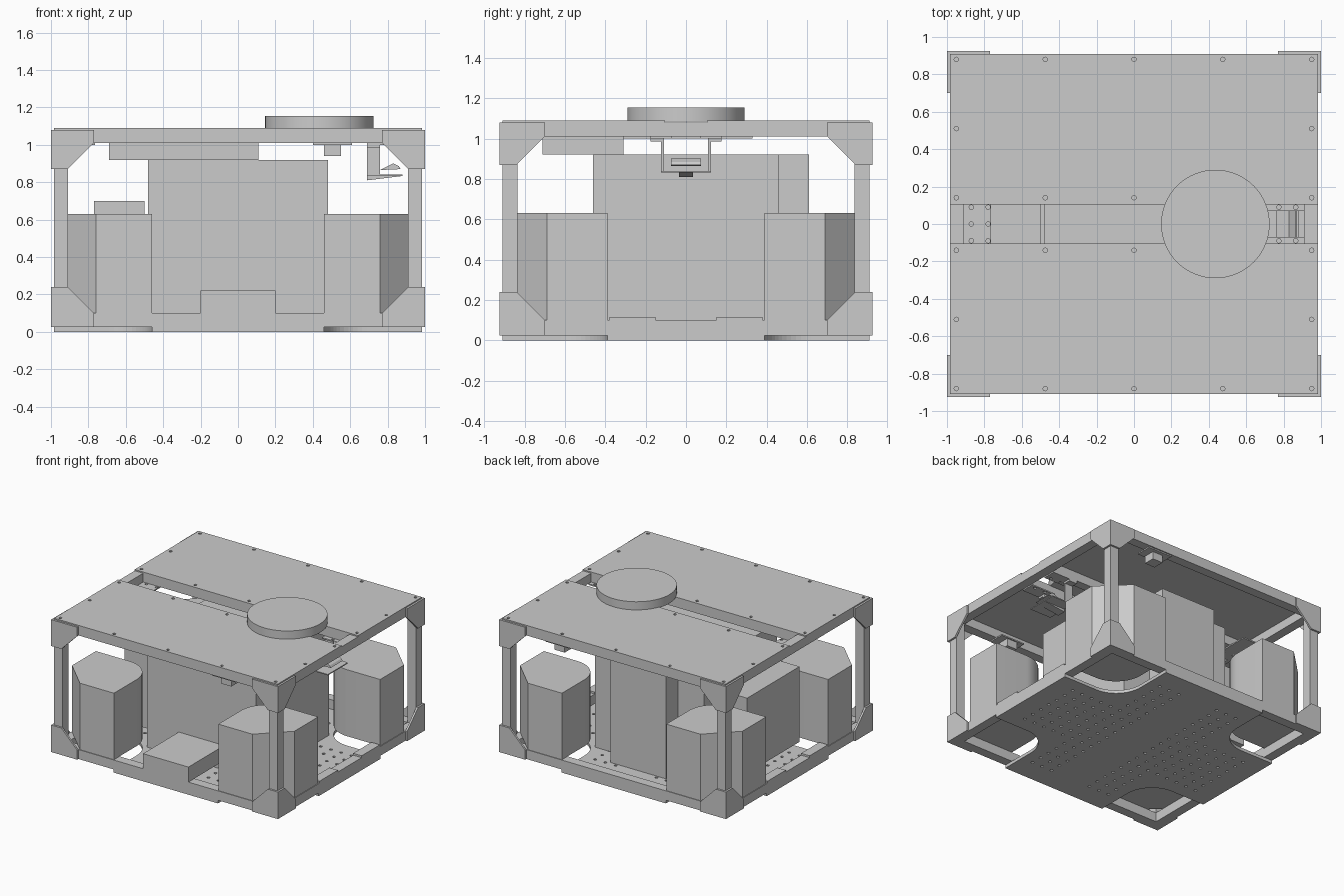
import bpy, bmesh, math
from math import cos, sin, pi

cube = bpy.data.objects.get("Cube")
if cube:
    bpy.data.objects.remove(cube, do_unlink=True)

grey = bpy.data.materials.new("plain_grey")
grey.use_nodes = True
grey.diffuse_color = (0.6, 0.6, 0.6, 1)
grey.node_tree.nodes["Principled BSDF"].inputs["Base Color"].default_value = (0.6, 0.6, 0.6, 1)


def finish(name, bm, smooth):
    bmesh.ops.recalc_face_normals(bm, faces=bm.faces[:])
    mesh = bpy.data.meshes.new(name)
    bm.to_mesh(mesh)
    bm.free()
    mesh.materials.append(grey)
    if smooth:
        mesh.shade_smooth()
        mesh.set_sharp_from_angle(angle=math.radians(30))
    obj = bpy.data.objects.new(name, mesh)
    bpy.context.collection.objects.link(obj)
    return obj


def prism(name, pts, lo, hi, axis="z", smooth=False):
    """Extrude a 2D outline along an axis; the outline uses the other two axes in order."""
    place = {"x": lambda a, b, c: (c, a, b),
             "y": lambda a, b, c: (a, c, b),
             "z": lambda a, b, c: (a, b, c)}[axis]
    bm = bmesh.new()
    ends = [[bm.verts.new(place(a, b, c)) for a, b in pts] for c in (lo, hi)]
    bm.faces.new(ends[0])
    bm.faces.new(ends[1])
    n = len(pts)
    for i in range(n):
        j = (i + 1) % n
        bm.faces.new((ends[0][i], ends[0][j], ends[1][j], ends[1][i]))
    return finish(name, bm, smooth)


def box(name, x0, x1, y0, y1, z0, z1):
    return prism(name, [(x0, y0), (x1, y0), (x1, y1), (x0, y1)], z0, z1)


def drill(obj, spots, z0, z1, radius=0.012):
    """Cut round holes through a plate."""
    bm = bmesh.new()
    for x, y in spots:
        rings = [[bm.verts.new((x + radius * cos(k * pi / 4), y + radius * sin(k * pi / 4), z))
                  for k in range(8)] for z in (z0, z1)]
        bm.faces.new(rings[0])
        bm.faces.new(rings[1])
        for k in range(8):
            m = (k + 1) % 8
            bm.faces.new((rings[0][k], rings[0][m], rings[1][m], rings[1][k]))
    cutter = finish(obj.name + "_hole_cutter", bm, False)
    cutter.hide_render = True
    cutter.hide_viewport = True
    mod = obj.modifiers.new("holes", "BOOLEAN")
    mod.operation = "DIFFERENCE"
    mod.solver = "EXACT"
    mod.object = cutter


X, Y, T = 0.985, 0.91, 0.075      # frame half sizes and tube width
SIDES = (("left", 1), ("right", -1))
ENDS = (("front", -1), ("back", 1))


def arc(steps=14):
    """Rounded inner corner shared by the wheel modules and the floor cutouts."""
    return [(0.69 - 0.23 * sin(k / steps * pi / 2), 0.62 - 0.23 * cos(k / steps * pi / 2))
            for k in range(steps + 1)]


# Floor plate with rounded corner cutouts and perforations
quarter = [(X, 0.39)] + arc() + [(0.46, Y)]
outline = []
for sx, sy in ((1, 1), (-1, 1), (-1, -1), (1, -1)):
    part = [(sx * x, sy * y) for x, y in quarter]
    outline += part if sx * sy > 0 else part[::-1]
floor = prism("floor_plate", outline, 0, 0.025)
spots = [(0.09 * i, 0.09 * j) for i in range(-9, 10) for j in range(-8, 9)
         if abs(i) > 1 and (abs(i) < 5 or abs(j) < 4)]
drill(floor, spots, -0.02, 0.05)

# Tube frame: lower and upper rails
for level, z0, z1 in (("lower", 0.025, 0.1), ("upper", 1.01, 1.08)):
    for end, s in ENDS:
        box(f"{level}_{end}_rail", -X, X, *sorted((s * Y, s * (Y - T))), z0, z1)
    for side, s in SIDES:
        box(f"{level}_{side}_rail", *sorted((s * X, s * (X - T))), -Y + T, Y - T, z0, z1)

# Raised pads on the lower side rails
for side, s in SIDES:
    for end, e in ENDS:
        box(f"{side}_{end}_rail_pad", *sorted((s * X, s * (X - T))),
            *sorted((e * 0.15, e * 0.38)), 0.1, 0.115)

# Corner posts, angled brackets and drive modules
for side, sx in SIDES:
    for end, sy in ENDS:
        tag = f"{end}_{side}"
        box(f"{tag}_post", *sorted((sx * X, sx * (X - T))), *sorted((sy * Y, sy * (Y - T))), 0.1, 1.01)
        for level, za, zb, zc in (("lower", 0.025, 0.1, 0.24), ("upper", 1.08, 1.01, 0.87)):
            facing = [(1.0, za), (0.77, za), (0.77, zb), (0.91, zc), (1.0, zc)]
            prism(f"{tag}_{level}_bracket_end", [(sx * x, z) for x, z in facing],
                  sy * Y, sy * (Y + 0.015), "y")
            flank = [(Y, za), (0.70, za), (0.70, zb), (0.84, zc), (Y, zc)]
            prism(f"{tag}_{level}_bracket_side", [(sy * y, z) for y, z in flank],
                  sx * X, sx * 1.0, "x")
        # The module reaches the frame's outer faces and is chamfered past the post
        module = arc() + [(0.46, 0.905), (0.76, 0.905), (0.98, 0.69), (0.98, 0.39)]
        prism(f"{tag}_drive_module", [(sx * x, sy * y) for x, y in module], 0.1, 0.63, smooth=True)

# Two top panels with screw holes, leaving a slot between them
for end, s in ENDS:
    panel = box(f"{end}_top_panel", -X, X, *sorted((s * 0.105, s * Y)), 1.08, 1.09)
    spots = [(x, s * y) for x in (-0.95, -0.475, 0, 0.475, 0.95) for y in (0.14, 0.88)]
    spots += [(x, s * 0.51) for x in (-0.95, 0.95)]
    drill(panel, spots, 1.07, 1.1)
    # Beams under the slot edges
    box(f"{end}_slot_beam", -X + T, X - T, *sorted((s * 0.105, s * 0.175)), 1.01, 1.08)
    # Small block hanging under the outer rail
    box(f"{end}_hanging_plate", 0.4, 0.61, *sorted((s * 0.77, s * 0.9)), 1.0, 1.01)
    box(f"{end}_hanging_block", 0.46, 0.55, *sorted((s * 0.78, s * 0.87)), 0.94, 1.0)

# Drilled tie plate below the slot
tie = box("right_tie_plate", -0.91, -0.765, -0.33, 0.33, 1.0, 1.01)
drill(tie, [(x, y) for x in (-0.87, -0.78) for y in (-0.09, 0, 0.09)], 0.98, 1.03)

# Round sensor disc on top
prism("top_disc", [(0.435 + 0.29 * cos(k * pi / 32), 0.29 * sin(k * pi / 32)) for k in range(64)],
      1.085, 1.155, smooth=True)

# Equipment boxes inside the frame
box("main_box", -0.48, 0.48, -0.46, 0.46, 0.025, 0.92)
box("rear_box", -0.25, 0.24, 0.46, 0.61, 0.025, 0.92)
box("front_low_box", -0.2, 0.2, -Y, -0.46, 0.1, 0.22)
box("right_side_box", -0.77, -0.5, -0.33, 0.33, 0.1, 0.7)
box("hanging_box", -0.69, 0.11, -0.71, -0.31, 0.92, 1.01)

# Camera mount hanging at the left end of the slot
for end, s in ENDS:
    box(f"camera_{end}_arm", 0.69, 0.76, *sorted((s * 0.11, s * 0.125)), 0.84, 1.01)
    flange = box(f"camera_{end}_flange", 0.69, 0.91, *sorted((s * 0.07, s * 0.175)), 1.0, 1.01)
    drill(flange, [(x, s * 0.09) for x in (0.775, 0.865)], 0.98, 1.03)
    box(f"camera_{end}_ear", 0.69, 0.76, *sorted((s * 0.125, s * 0.175)), 0.985, 1.0)
box("camera_shelf", 0.69, 0.88, -0.125, 0.125, 0.832, 0.84)
prism("camera_lens", [(0.69, 0.81), (0.87, 0.832), (0.69, 0.832)], -0.035, 0.035, "y")
prism("camera_body", [(0.76, 0.865), (0.87, 0.87), (0.86, 0.885), (0.83, 0.9)], -0.075, 0.075, "y")
